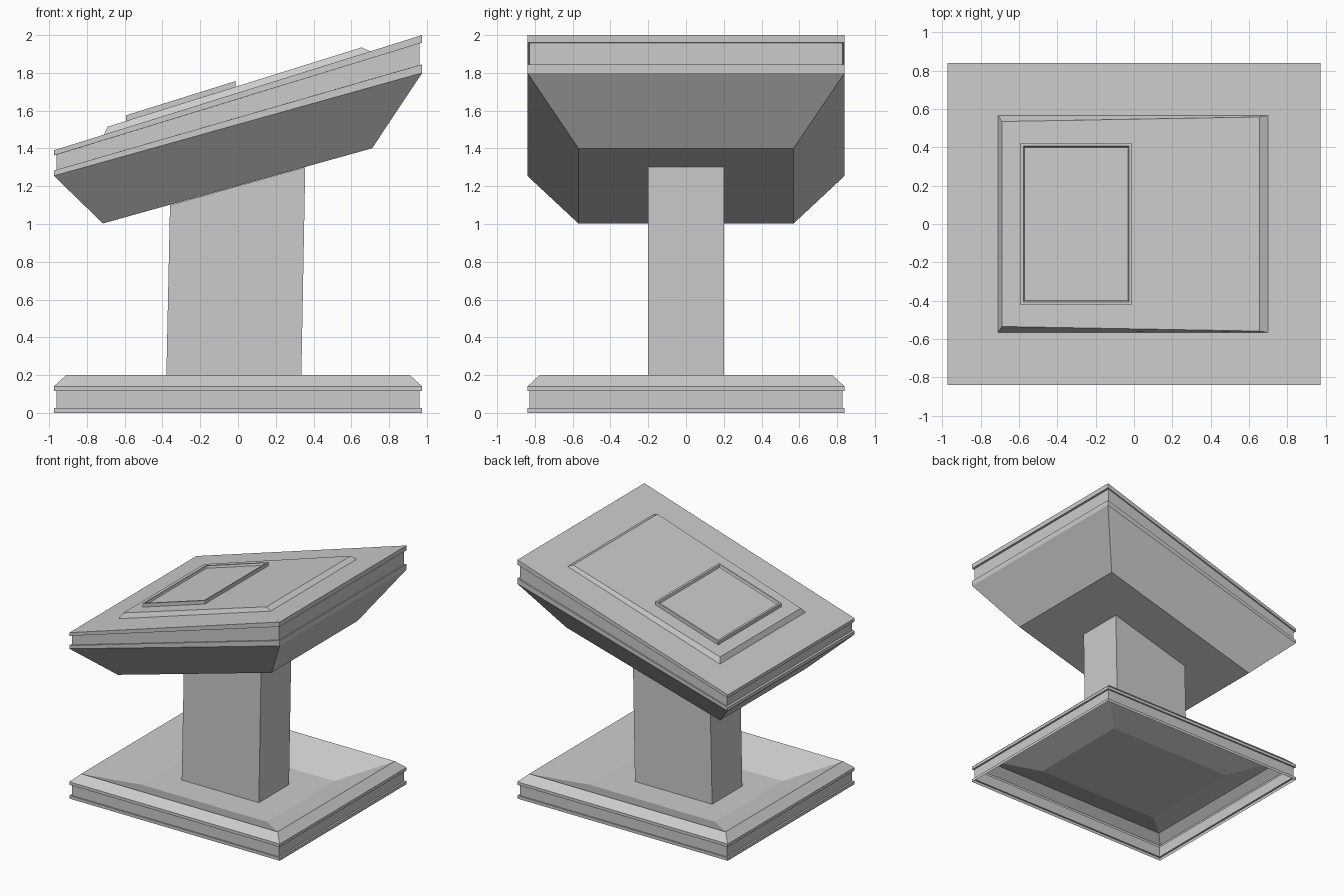
import bpy

if "Cube" in bpy.data.objects:
    bpy.data.objects.remove(bpy.data.objects["Cube"])


def ring(x0, x1, y, z0, z1=None):
    """Rectangle from x0 to x1, half depth y, left height z0, right height z1."""
    z1 = z0 if z1 is None else z1
    return [(x0, -y, z0), (x1, -y, z1), (x1, y, z1), (x0, y, z0)]


def loft(name, rings, cap_bottom=True, cap_top=True):
    """Skin a stack of rectangles with flat quads."""
    verts = [v for r in rings for v in r]
    faces = []
    for k in range(len(rings) - 1):
        a, b = 4 * k, 4 * (k + 1)
        for i in range(4):
            j = (i + 1) % 4
            faces.append((a + i, a + j, b + j, b + i))
    if cap_bottom:
        faces.append((3, 2, 1, 0))
    if cap_top:
        n = len(verts)
        faces.append((n - 4, n - 3, n - 2, n - 1))
    mesh = bpy.data.meshes.new(name)
    mesh.from_pydata(verts, [], faces)
    mesh.update()
    ob = bpy.data.objects.new(name, mesh)
    bpy.context.collection.objects.link(ob)
    return ob


X, Y = 0.975, 0.84      # outer half sizes
GX, GY = 0.96, 0.828    # groove half sizes

# Hollow base: grooved rim, chamfer, then a dished top
base_profile = [(X, Y, 0), (X, Y, 0.025), (GX, GY, 0.025), (GX, GY, 0.115),
                (X, Y, 0.115), (X, Y, 0.14), (0.91, 0.775, 0.2), (0.58, 0.445, 0.07)]
loft("base", [ring(-x, x, y, z) for x, y, z in base_profile], cap_bottom=False)

# Slightly leaning column with a sloped top
loft("column", [ring(-0.382, 0.333, 0.2, 0.07),
                ring(-0.36, 0.356, 0.2, 1.1, 1.301)], cap_top=False)

# Tilted console head: hopper underside and grooved rim
head_profile = [(X, Y, 1.255, 1.80), (X, Y, 1.283, 1.845), (GX, GY, 1.287, 1.841),
                (GX, GY, 1.367, 1.957), (X, Y, 1.363, 1.96), (X, Y, 1.39, 2.0)]
loft("console_head", [ring(-0.715, 0.71, 0.57, 1.003, 1.401)] +
     [ring(-x, x, y, a, b) for x, y, a, b in head_profile])


# Raised panel on the sloping top
def deck(x):
    return 1.695 + 0.3128 * x


panel = loft("raised_panel", [ring(-0.71, 0.70, 0.567, deck(-0.71), deck(0.70)),
                              ring(-0.69, 0.655, 0.535, 1.515, 1.935)],
             cap_bottom=False)
for v in panel.data.vertices:            # side bevels taper towards the right end
    if v.index in (5, 6):
        v.co.y *= 0.559 / 0.535


# Framed screen with a recessed face
def screen_ring(inset, lift):
    x0, x1 = -0.592 + inset, -0.012 - inset
    def z(x):
        return 1.515 + 0.3123 * (x + 0.69) + lift
    return ring(x0, x1, 0.42 - inset, z(x0), z(x1))


loft("screen", [screen_ring(i, h) for i, h in
                [(0, 0), (0, 0.03), (0.014, 0.03), (0.02, 0.012)]], cap_bottom=False)
